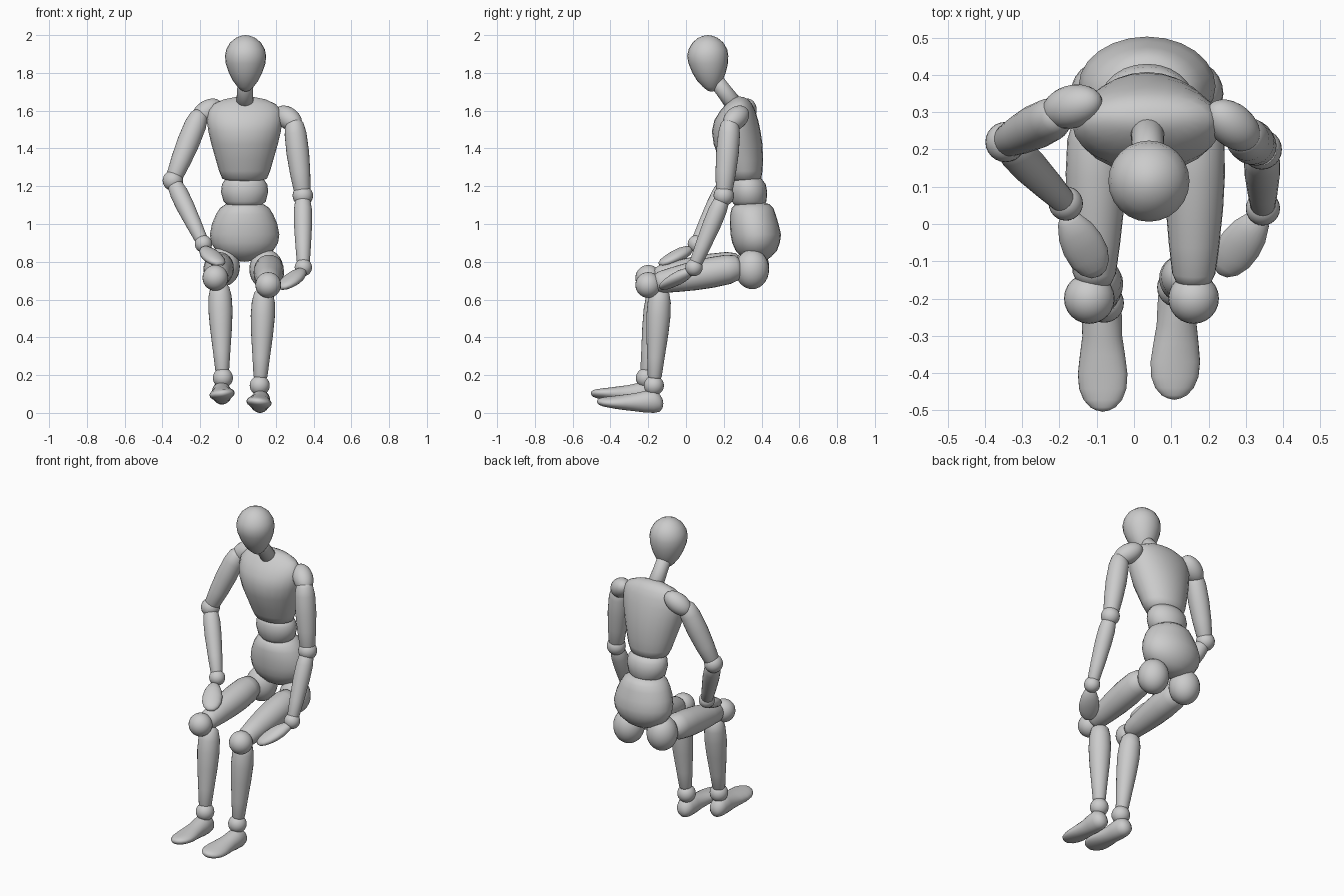
import bpy, bmesh, math
from mathutils import Vector as V

SEG = 24


def loft(name, secs, origin=(0, 0, 0), axis=(0, 0, 1), side=(1, 0, 0)):
    """Elliptical rings along an axis; secs = (t, u, v, ru, rv). End rings close to a point."""
    o, a = V(origin), V(axis).normalized()
    s = V(side)
    s = (s - a * s.dot(a)).normalized()
    up = a.cross(s)
    bm = bmesh.new()
    rings = []
    for t, u, v, ru, rv in secs:
        c = o + a * t + s * u + up * v
        rings.append([bm.verts.new(c + s * ru * math.cos(k) + up * rv * math.sin(k))
                      for k in (2 * math.pi * i / SEG for i in range(SEG))])
    for r0, r1 in zip(rings, rings[1:]):
        for i in range(SEG):
            j = (i + 1) % SEG
            bm.faces.new((r0[i], r0[j], r1[j], r1[i]))
    for r in (rings[0], rings[-1]):
        bm.faces.new(r)
    bmesh.ops.remove_doubles(bm, verts=bm.verts, dist=1e-5)
    bmesh.ops.recalc_face_normals(bm, faces=bm.faces)
    for f in bm.faces:
        f.smooth = True
    me = bpy.data.meshes.new(name)
    bm.to_mesh(me)
    bm.free()
    ob = bpy.data.objects.new(name, me)
    bpy.context.collection.objects.link(ob)
    return ob


def ball(name, c, ru, rv, rt, axis=(0, 0, 1), side=(1, 0, 0)):
    n = 14
    secs = []
    for i in range(n + 1):
        k = math.pi * i / n
        q = math.sin(k) if 0 < i < n else 0
        secs.append((-rt * math.cos(k), 0, 0, ru * q, rv * q))
    return loft(name, secs, c, axis, side)


def limb(name, a, b, profile):
    """Round limb from a to b, profile = (fraction, radius)."""
    a, b = V(a), V(b)
    d = b - a
    return loft(name, [(f * d.length, 0, 0, r, r) for f, r in profile], a, d, (1, 0.01, 0))


def body(name, rows, x=0.035):
    """Upright body part, rows = (z, half width, front y, back y)."""
    return loft(name, [(z, x, (f + b) / 2, w, (b - f) / 2) for z, w, f, b in rows])


# head and neck
body("head", [(1.70, 0, .135, .135), (1.706, .02, .115, .155), (1.725, .042, .09, .174),
              (1.76, .068, .058, .194), (1.80, .088, .034, .21), (1.85, .105, .013, .222),
              (1.89, .109, .006, .224), (1.925, .102, .014, .218), (1.96, .082, .034, .198),
              (1.985, .052, .064, .168), (1.996, .025, .091, .141), (2.0, 0, .116, .116)], .04)
limb("neck", (.04, .12, 1.81), (.035, .28, 1.60), [(0, 0), (.02, .04), (.5, .042), (.98, .048), (1, 0)])

# trunk
body("chest", [(1.222, 0, .31, .31), (1.226, .08, .25, .375), (1.24, .118, .222, .398),
               (1.28, .135, .202, .405), (1.34, .152, .178, .408), (1.42, .175, .147, .405),
               (1.49, .192, .137, .395), (1.55, .20, .15, .382), (1.60, .193, .182, .366),
               (1.635, .165, .212, .35), (1.66, .11, .242, .33), (1.671, .055, .262, .308),
               (1.675, 0, .283, .283)])
body("waist", [(1.085, 0, .34, .34), (1.09, .08, .265, .41), (1.12, .112, .242, .426),
               (1.17, .125, .234, .43), (1.21, .12, .236, .422), (1.24, .10, .25, .40),
               (1.26, 0, .32, .32)])
body("pelvis", [(.80, 0, .375, .375), (.806, .05, .33, .42), (.825, .105, .295, .45),
                (.86, .152, .262, .482), (.90, .177, .245, .497), (.945, .184, .236, .503),
                (1.0, .173, .232, .49), (1.05, .152, .234, .475), (1.085, .13, .242, .462),
                (1.105, .10, .262, .442), (1.115, .06, .295, .41), (1.117, 0, .35, .35)])

THIGH = [(0, 0), (.015, .04), (.06, .065), (.16, .078), (.35, .081), (.55, .077),
         (.75, .068), (.92, .058), (.98, .045), (1, 0)]
SHIN = [(0, 0), (.01, .03), (.05, .05), (.15, .061), (.3, .064), (.5, .058),
        (.75, .046), (.95, .037), (.99, .028), (1, 0)]
UPPER = [(0, 0), (.015, .03), (.07, .048), (.2, .058), (.45, .06), (.7, .054),
         (.92, .045), (.98, .035), (1, 0)]
FORE = [(0, 0), (.015, .028), (.06, .04), (.2, .048), (.4, .048), (.7, .041),
        (.94, .034), (.99, .025), (1, 0)]
HAND = [(0, 0, 0), (.02, .018, .014), (.12, .034, .026), (.3, .05, .033), (.5, .057, .033),
        (.7, .055, .028), (.86, .043, .022), (.96, .024, .014), (1, 0, 0)]
# foot rows: distance from heel, bottom z, top z, half width
FOOT = [(0, .05, .05, 0), (.004, .025, .075, .025), (.02, .006, .10, .042), (.05, .0, .122, .052),
        (.10, .002, .116, .054), (.15, .008, .104, .054), (.20, .014, .097, .061),
        (.25, .021, .09, .067), (.29, .028, .085, .064), (.32, .034, .081, .052),
        (.34, .042, .076, .034), (.348, .05, .07, .018), (.352, .06, .06, 0)]

# joint positions of each side (r = +x, l = -x)
SIDES = {
    "r": dict(hip=(.15, .35, .76), t0=(.165, .30, .775), t1=(.16, -.17, .685), knee=(.16, -.2, .677),
              s0=(.137, -.137, .66), s1=(.118, -.167, .17), ankle=(.115, -.17, .145),
              heel=(.113, -.12, 0), toe=-.035, roll=-.12,
              shoulder=(.265, .265, 1.56), sh_axis=(.6, -.5, -.45), u0=(.295, .235, 1.56),
              elbow=(.343, .20, 1.15), wrist=(.346, .042, .77), h0=(.348, .03, .755), h1=(.228, -.135, .66)),
    "l": dict(hip=(-.08, .35, .775), t0=(-.10, .30, .785), t1=(-.107, -.17, .72), knee=(-.12, -.2, .715),
              s0=(-.097, -.14, .69), s1=(-.083, -.208, .205), ankle=(-.08, -.212, .185),
              heel=(-.08, -.152, .044), toe=.01, roll=.12,
              shoulder=(-.165, .315, 1.595), sh_axis=(-.8, -.2, -.55), u0=(-.195, .295, 1.60),
              elbow=(-.345, .22, 1.23), wrist=(-.183, .055, .895), h0=(-.185, .03, .87), h1=(-.092, -.14, .785)),
}

for sfx, p in SIDES.items():
    def nm(part):
        return part + "_" + sfx

    # leg
    ball(nm("hip_joint"), p["hip"], .09, .09, .105)
    limb(nm("thigh"), p["t0"], p["t1"], THIGH)
    ball(nm("knee_joint"), p["knee"], .068, .068, .068)
    limb(nm("shin"), p["s0"], p["s1"], SHIN)
    ball(nm("ankle_joint"), p["ankle"], .053, .053, .053)
    # axis -y with side +x makes the second ring direction +z
    loft(nm("foot"), [(t, p["toe"] * t, (b + h) / 2, w, (h - b) / 2) for t, b, h, w in FOOT],
         p["heel"], (0, -1, 0), (1, 0, p["roll"]))

    # arm
    ball(nm("shoulder_joint"), p["shoulder"], .058, .058, .09, p["sh_axis"])
    limb(nm("upper_arm"), p["u0"], p["elbow"], UPPER)
    ball(nm("elbow_joint"), p["elbow"], .054, .054, .054)
    limb(nm("forearm"), p["elbow"], p["wrist"], FORE)
    ball(nm("wrist_joint"), p["wrist"], .046, .046, .046)
    d = V(p["h1"]) - V(p["h0"])
    loft(nm("hand"), [(f * d.length, 0, 0, w, h) for f, w, h in HAND],
         p["h0"], d, d.cross(V((0, 0, 1))))
